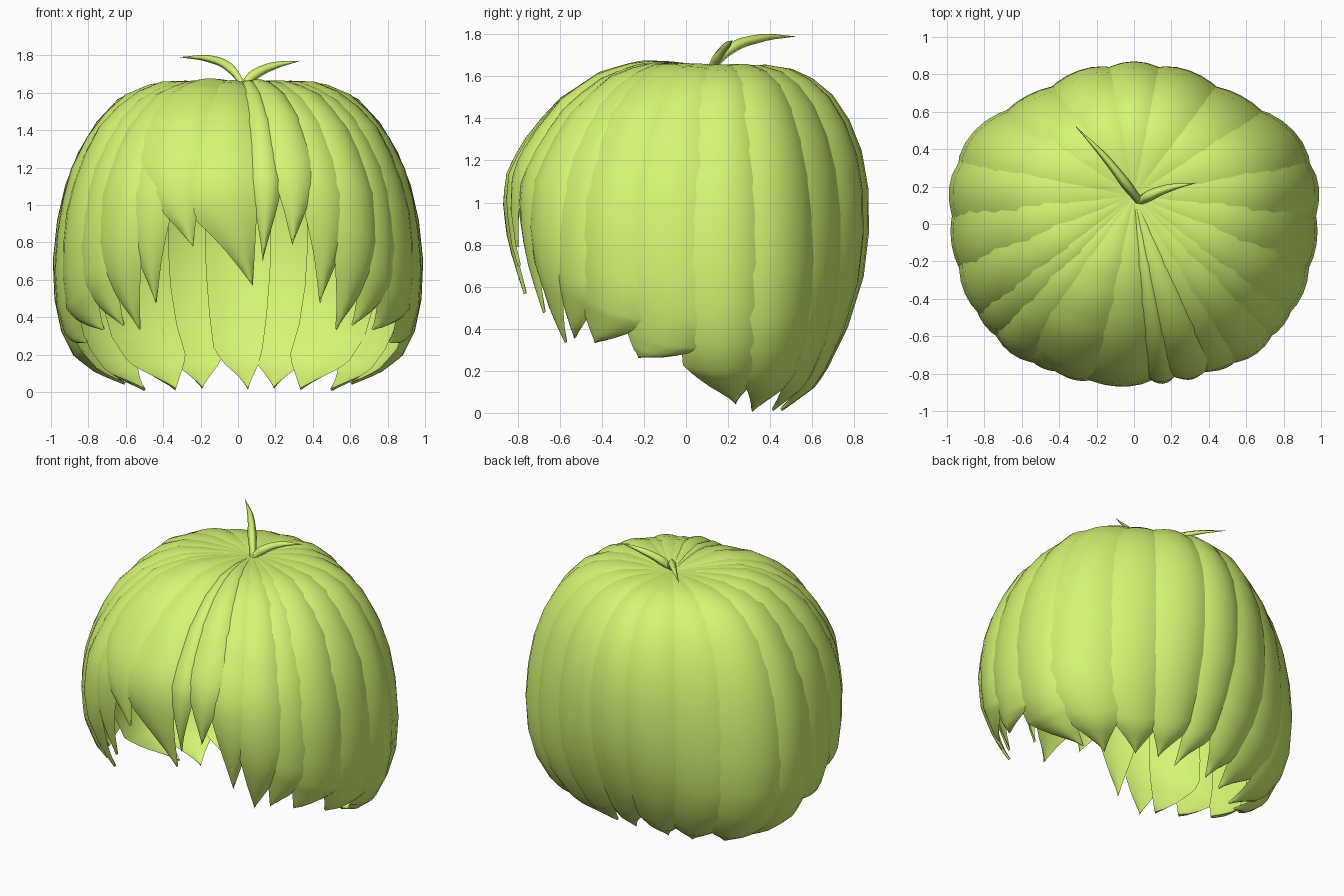
import bpy, bmesh
from math import sin, cos, radians
from mathutils import Vector

if "Cube" in bpy.data.objects:
    bpy.data.objects.remove(bpy.data.objects["Cube"])

mat = bpy.data.materials.new("lime_hair")
mat.diffuse_color = (0.66, 0.92, 0.17, 1)
mat.use_nodes = True
mat.node_tree.nodes["Principled BSDF"].inputs["Base Color"].default_value = mat.diffuse_color

CROWN_Y = 0.15
# Head envelope: (radius from the crown axis, height), crown to tip
FRONT = [(0, 1.64), (.2, 1.655), (.37, 1.65), (.55, 1.59), (.74, 1.46), (.88, 1.29),
         (.965, 1.15), (.985, 1.0), (.97, .82), (.91, .58), (.84, .36), (.6, .1)]
SIDE = [(0, 1.64), (.25, 1.655), (.45, 1.64), (.62, 1.56), (.76, 1.4), (.87, 1.18),
        (.93, .95), (.96, .68), (.945, .42), (.88, .24), (.75, .12), (.56, .02)]
BACK = [(0, 1.64), (.15, 1.645), (.3, 1.64), (.42, 1.59), (.53, 1.49), (.62, 1.34),
        (.68, 1.15), (.69, .9), (.66, .65), (.57, .36), (.45, .15), (.3, .02)]


def envelope(deg, t):
    """Point on the hair envelope; 0 deg is the front, +90 is +x."""
    a = radians(deg)
    x, y = sin(a), -cos(a)
    end = FRONT if y < 0 else BACK
    f = min(max(t, 0), 1) * (len(SIDE) - 1)
    i = min(int(f), len(SIDE) - 2)
    f -= i

    def blend(k):
        e = end[i][k] * (1 - f) + end[i + 1][k] * f
        s = SIDE[i][k] * (1 - f) + SIDE[i + 1][k] * f
        return e * y * y + s * x * x
    # fuller front corners, tighter back corners
    r = blend(0) * (1 + (.055 if y < 0 else -.095) * sin(2 * a) ** 2)
    return Vector((r * x, CROWN_Y + r * y, blend(1)))


def t_at_height(deg, z):
    lo, hi = 0.2, 1.0
    for _ in range(24):
        m = (lo + hi) / 2
        if envelope(deg, m).z > z:
            lo = m
        else:
            hi = m
    return lo


def lock(name, deg, half, tip_deg, tip_z, taper=0.65, lift=0.0, bulge=0.035, rows=12, cols=6):
    """Lens-section strand from the crown to a pointed, often one-sided tip."""
    t_end = t_at_height(tip_deg, tip_z)
    bm = bmesh.new()
    rings = []
    steps = [taper * j / rows for j in range(rows)]
    steps += [taper + (1 - taper) * j / 6 for j in range(7)]
    for u in steps:
        k = max(0, (u - taper) / (1 - taper)) ** 1.25
        width = half * (1 - k)
        mid = deg + (tip_deg - deg) * k
        fade = min(1, u * 2.2) * (1 - 0.6 * k)
        ring = []
        for side in (1, -1):
            for c in range(cols):
                s = side * (-1 + 2 * c / cols)
                p = envelope(mid + s * width, t_end * u)
                n = (p - Vector((0, 0.08, 0.85))).normalized()
                h = bulge * (1 - s * s) * (1 if side > 0 else 0.3) - (0 if side > 0 else .003)
                ring.append(bm.verts.new(p + n * fade * (h + lift)))
        rings.append(ring)
    n = 2 * cols
    for a, b in zip(rings, rings[1:]):
        for c in range(n):
            bm.faces.new((a[c], a[(c + 1) % n], b[(c + 1) % n], b[c]))
    bmesh.ops.remove_doubles(bm, verts=bm.verts, dist=0.0005)
    bmesh.ops.recalc_face_normals(bm, faces=bm.faces)
    me = bpy.data.meshes.new(name)
    bm.to_mesh(me)
    bm.free()
    for p in me.polygons:
        p.use_smooth = True
    me.set_sharp_from_angle(angle=radians(50))
    me.materials.append(mat)
    bpy.context.collection.objects.link(bpy.data.objects.new(name, me))


# Fringe: centre angle, half width, tip angle, tip height, taper start, lift
fringe = [(-24, 14, -14, .78, .56, .022), (-6, 12, 5, .57, .74, .006),
          (9, 5, 8, .70, .72, .0), (18, 8, 17, .79, .66, .012)]
for i, (d, w, td, tz, k, l) in enumerate(fringe):
    lock(f"fringe_lock_{i + 1}", d, w, td, tz, k, l)

# Mirrored face-framing and side locks
sides = [(28, 9, 28, .48, .68, 0), (38, 9, 36, .34, .74, .01), (49, 9, 42, .36, .82, 0),
         (60, 11, 51, .34, .88, .01), (75, 12, 65, .27, .93, .003)]
# Long locks wrapping the back, curling in at the nape
backs = [(92, 13, 98, .05, .86, 0), (112, 14, 108, .02, .86, .01),
         (133, 15, 128, .02, .88, 0), (156, 16, 148, .03, .88, .008)]
for m, label in ((1, "right"), (-1, "left")):
    for i, (d, w, td, tz, k, l) in enumerate(sides):
        lock(f"side_lock_{label}_{i + 1}", m * d, w, m * td, tz, k, l)
    for i, (d, w, td, tz, k, l) in enumerate(backs):
        lock(f"back_lock_{label}_{i + 1}", m * d, w, m * td, tz, k, l)
lock("back_lock_centre", 180, 15, 170, .02, .87, .0)


def sprig(name, pts, radii):
    """Tapered loose strand rising from the crown."""
    cu = bpy.data.curves.new(name, 'CURVE')
    cu.dimensions = '3D'
    cu.bevel_depth = 1
    cu.bevel_resolution = 0
    cu.resolution_u = 5
    cu.materials.append(mat)
    sp = cu.splines.new('BEZIER')
    sp.bezier_points.add(len(pts) - 1)
    for b, p, r in zip(sp.bezier_points, pts, radii):
        b.co, b.radius = p, r
        b.handle_left_type = b.handle_right_type = 'AUTO'
    bpy.context.collection.objects.link(bpy.data.objects.new(name, cu))


sprig("long_sprig", [(.03, .12, 1.64), (-.04, .21, 1.73), (-.15, .35, 1.78), (-.31, .52, 1.79)],
      [.02, .028, .02, .001])
sprig("short_sprig", [(.03, .12, 1.64), (.08, .15, 1.69), (.18, .19, 1.74), (.33, .22, 1.77)],
      [.02, .03, .022, .001])
